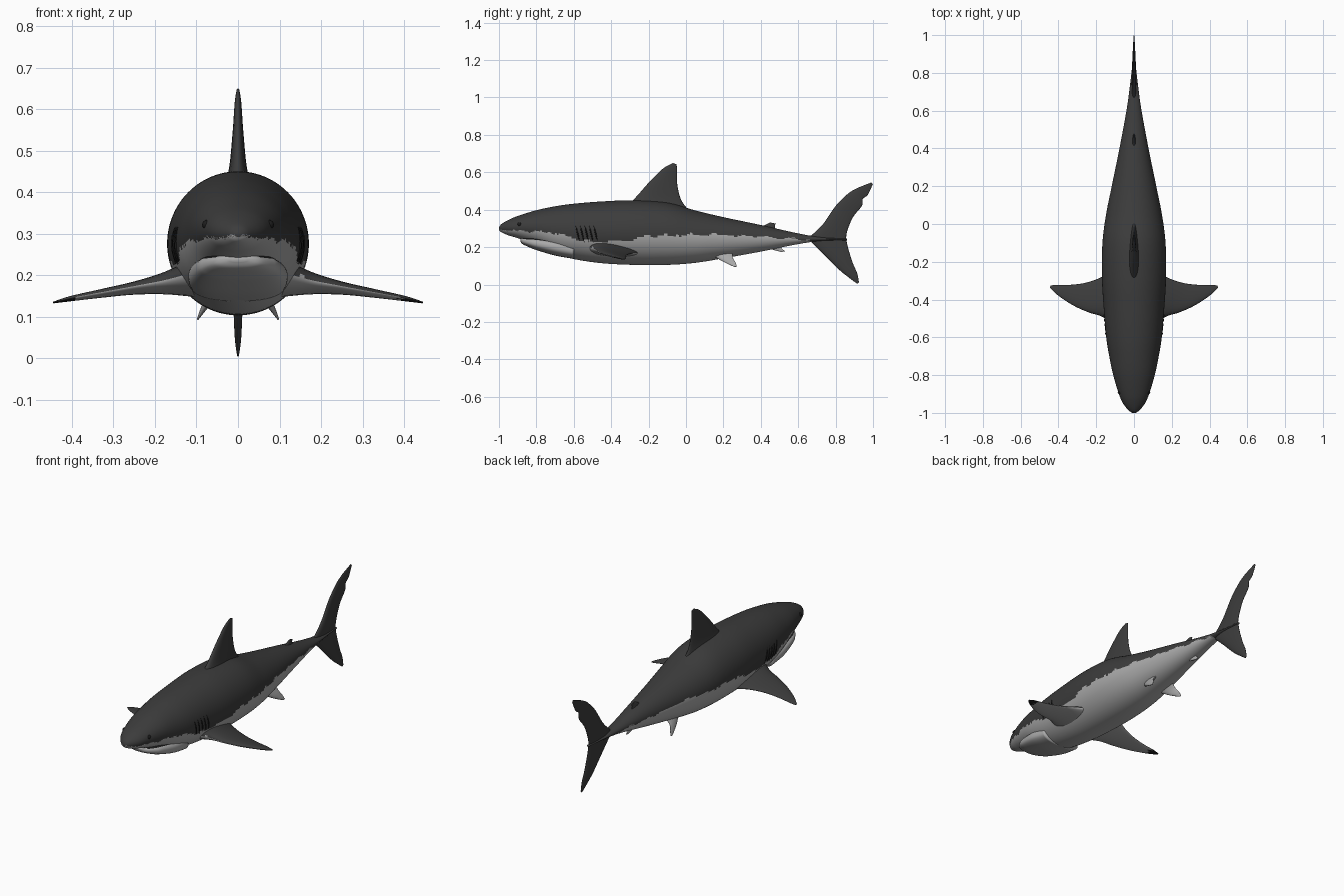
import bpy, bmesh, math, random
from mathutils import Vector

random.seed(4)
if "Cube" in bpy.data.objects:
    bpy.data.objects.remove(bpy.data.objects["Cube"])


def material(name, value):
    m = bpy.data.materials.new(name)
    m.use_nodes = True
    colour = (value, value, value, 1)
    m.diffuse_color = colour
    m.node_tree.nodes["Principled BSDF"].inputs["Base Color"].default_value = colour
    return m


DARK, LIGHT, BLACK = 0, 1, 2
MATS = [material("dark grey skin", 0.045), material("pale belly", 0.40),
        material("black", 0.012)]


def smooth_rows(rows, steps):
    """Catmull-Rom interpolation of number tuples."""
    out = []
    for i in range(len(rows) - 1):
        a, b, c, d = (rows[max(0, min(len(rows) - 1, i + k))] for k in (-1, 0, 1, 2))
        for s in range(steps):
            t = s / steps
            out.append(tuple(q + t / 2 * (r - p + t * (2 * p - 5 * q + 4 * r - u
                             + t * (3 * (q - r) + u - p))) for p, q, r, u in zip(a, b, c, d)))
    return out + [rows[-1]]


def lerp_table(table, v):
    for (a, p), (b, q) in zip(table, table[1:]):
        if v <= b:
            return p + (q - p) * (v - a) / (b - a)
    return table[-1][1]


def loft(name, rings, rule):
    """Skin closed rings, cap the ends, and colour each face by a rule."""
    bm = bmesh.new()
    loops = [[bm.verts.new(p) for p in ring] for ring in rings]
    for a, b in zip(loops, loops[1:]):
        for i in range(len(a)):
            j = (i + 1) % len(a)
            bm.faces.new((a[i], a[j], b[j], b[i]))
    bm.faces.new(loops[0])
    bm.faces.new(loops[-1])
    bmesh.ops.recalc_face_normals(bm, faces=bm.faces)
    for f in bm.faces:
        f.smooth = True
        f.material_index = rule(f.calc_center_median(), f.normal)
    mesh = bpy.data.meshes.new(name)
    bm.to_mesh(mesh)
    bm.free()
    for m in MATS:
        mesh.materials.append(m)
    obj = bpy.data.objects.new(name, mesh)
    bpy.context.collection.objects.link(obj)
    return obj


def oval(y, top, bottom, width, count, power=1.0):
    ring = []
    for i in range(count):
        t = math.tau * i / count
        c, s = math.cos(t), math.sin(t)
        ring.append(Vector((width * math.copysign(abs(c) ** power, c), y,
                            (top + bottom) / 2
                            + (top - bottom) / 2 * math.copysign(abs(s) ** power, s))))
    return ring


# Body: y, top, bottom, half width
body_rows = smooth_rows([
    (-1, .304, .292, .008), (-.988, .322, .28, .027), (-.95, .345, .263, .058),
    (-.9, .366, .248, .08), (-.8, .397, .213, .11), (-.7, .418, .165, .131),
    (-.6, .432, .136, .147), (-.45, .444, .114, .16), (-.28, .45, .105, .17),
    (-.1, .438, .105, .167), (.05, .396, .116, .148), (.2, .36, .14, .118),
    (.4, .318, .176, .077), (.6, .273, .216, .04), (.72, .254, .232, .023),
    (.86, .246, .236, .007)], 10)
colour_line = [(-1, .297), (-.9, .286), (-.8, .283), (-.7, .275), (-.62, .252),
               (-.57, .236), (-.45, .226), (-.3, .236), (-.2, .26), (.15, .267),
               (.3, .26), (.5, .248), (.66, .24), (.72, .2)]


def body_colour(p, n):
    if p.y > .71:
        return DARK
    ragged = .004 * math.sin(p.y * 47) + random.uniform(-.004, .004)
    return DARK if p.z > lerp_table(colour_line, p.y) + ragged else LIGHT


loft("body", [oval(*r, 96) for r in body_rows], body_colour)

# Lower jaw tucked under the snout, with a dark mouth opening on top
jaw_rows = smooth_rows([
    (-.886, .243, .233, .02), (-.875, .25, .217, .055), (-.84, .252, .2, .084),
    (-.8, .253, .184, .101), (-.7, .245, .155, .119), (-.6, .225, .137, .115)], 6)
loft("lower_jaw", [oval(*r, 48, .8) for r in jaw_rows],
     lambda p, n: BLACK if n.z > .8 and p.y > -.87 else LIGHT)


def body_x(y, z):
    """Half width of the body surface at a given length and height."""
    row = min(body_rows, key=lambda r: abs(r[0] - y))
    k = (z - (row[1] + row[2]) / 2) / ((row[1] - row[2]) / 2)
    return row[3] * math.sqrt(max(0, 1 - k * k))


def surface_line(name, points, radius):
    curve = bpy.data.curves.new(name, "CURVE")
    curve.dimensions = "3D"
    curve.bevel_depth = radius
    curve.bevel_resolution = 1
    spline = curve.splines.new("POLY")
    spline.points.add(len(points) - 1)
    for i, (point, p) in enumerate(zip(spline.points, points)):
        point.co = (*p, 1)
        point.radius = math.sin(math.pi * (i + .3) / (len(points) - .4))
    curve.materials.append(MATS[BLACK])
    obj = bpy.data.objects.new(name, curve)
    bpy.context.collection.objects.link(obj)


# Gill slits and eyes
for side, label in ((1, "left"), (-1, "right")):
    for g in range(5):
        pts = []
        for i in range(9):
            y = -.59 + .024 * g + .022 * i / 8
            z = .316 - .09 * i / 8
            pts.append((side * body_x(y, z), y, z))
        surface_line(f"{label}_gill_{g + 1}", pts, .004)
    bpy.ops.mesh.primitive_uv_sphere_add(
        segments=20, ring_count=12, radius=.011,
        location=(side * (body_x(-.89, .322) - .005), -.89, .322))
    eye = bpy.context.object
    eye.name = label + "_eye"
    eye.data.materials.append(MATS[BLACK])
    bpy.ops.object.shade_smooth()


def fin(name, stations, thick_dir, rule, side=1):
    """Stations: leading point, trailing point, half thickness."""
    direction = Vector(thick_dir).normalized()
    rows = smooth_rows([(*a, *b, t) for a, b, t in stations], 7)
    rings = []
    for r in rows:
        lead, trail = Vector(r[:3]), Vector(r[3:6])
        ring = []
        for i in range(28):
            t = math.tau * i / 28
            c = (1 - math.cos(t)) / 2
            p = lead.lerp(trail, c) + direction * (r[6] * math.sin(t) * (1.25 - .6 * c))
            ring.append(Vector((p.x * side, p.y, p.z)))
        rings.append(ring)
    return loft(name, rings, rule)


def upright(name, stations, rule):
    fin(name, [((0, a, b), (0, c, d), t) for a, b, c, d, t in stations], (1, 0, 0), rule)


def all_dark(p, n):
    return DARK


def all_light(p, n):
    return LIGHT


# Upright fins: leading y z, trailing y z, half thickness
upright("dorsal_fin", [
    (-.34, .40, .04, .37, .04), (-.27, .465, -.022, .445, .022),
    (-.19, .555, -.046, .53, .013), (-.12, .622, -.048, .605, .008),
    (-.07, .649, -.05, .643, .003)], all_dark)
upright("second_dorsal_fin", [
    (.39, .30, .485, .285, .012), (.43, .322, .475, .31, .006),
    (.45, .332, .48, .325, .002)], all_dark)
upright("anal_fin", [
    (.42, .20, .50, .21, .01), (.47, .184, .515, .19, .005),
    (.51, .174, .53, .178, .002)], all_light)
upright("tail_upper_lobe", [
    (.65, .245, .855, .235, .012), (.73, .32, .862, .285, .012),
    (.80, .42, .893, .36, .01), (.865, .485, .94, .42, .008),
    (.905, .51, .945, .457, .006), (.93, .522, .972, .48, .005),
    (.99, .545, .999, .536, .002)], all_dark)
upright("tail_lower_lobe", [
    (.65, .245, .855, .25, .012), (.74, .158, .868, .19, .012),
    (.82, .078, .892, .115, .01), (.88, .03, .915, .06, .007),
    (.915, .004, .925, .012, .002)], all_dark)


def pectoral_colour(p, n):
    if n.z > .15 + random.uniform(-.1, .1):
        return DARK
    return BLACK if abs(p.x) > .39 + random.uniform(-.008, .008) else LIGHT


# Paired fins
for side, label in ((1, "left"), (-1, "right")):
    fin(label + "_pectoral_fin", [
        ((.10, -.54, .21), (.10, -.24, .17), .045),
        ((.17, -.49, .19), (.18, -.285, .168), .026),
        ((.24, -.468, .176), (.26, -.312, .16), .015),
        ((.32, -.432, .161), (.34, -.322, .15), .01),
        ((.40, -.38, .146), (.41, -.322, .14), .006),
        ((.445, -.338, .135), (.442, -.326, .134), .002)],
        (.1, 0, 1), pectoral_colour, side)
    fin(label + "_pelvic_fin", [
        ((.045, .13, .165), (.05, .25, .175), .018),
        ((.072, .185, .13), (.075, .25, .145), .009),
        ((.088, .23, .107), (.088, .265, .118), .005),
        ((.097, .262, .093), (.097, .272, .097), .002)],
        (1, 0, .5), all_light, side)
